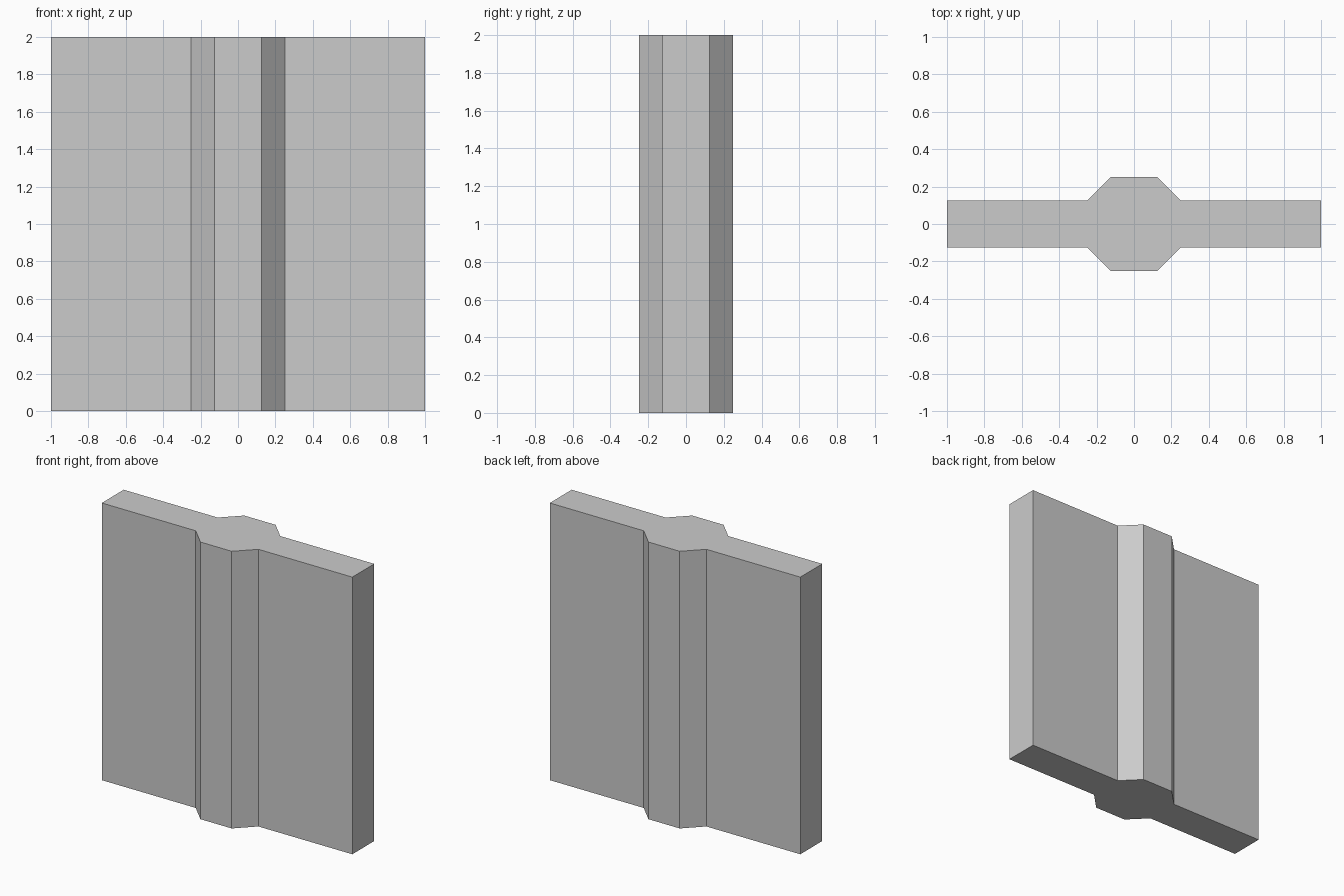
import bpy, bmesh

if "Cube" in bpy.data.objects:
    bpy.data.objects.remove(bpy.data.objects["Cube"])

HEIGHT = 2.0
T = 0.125   # half thickness of the wall
P = 0.25    # half width of the central pillar

# Quarter of the plan outline, mirrored into all four quadrants
quarter = [(1.0, T), (P, T), (T, P)]
back = quarter + [(-x, y) for x, y in reversed(quarter)]
outline = back + [(-x, -y) for x, y in back]

# Wall panel with chamfered central pillar, extruded upwards
bm = bmesh.new()
base = bm.faces.new([bm.verts.new((x, y, 0)) for x, y in outline])
top = bmesh.ops.extrude_face_region(bm, geom=[base], use_keep_orig=True)
bmesh.ops.translate(bm, vec=(0, 0, HEIGHT),
                    verts=[g for g in top["geom"] if isinstance(g, bmesh.types.BMVert)])
bmesh.ops.recalc_face_normals(bm, faces=bm.faces)

mesh = bpy.data.meshes.new("wall_with_pillar")
bm.to_mesh(mesh)
bm.free()
wall = bpy.data.objects.new("wall_with_pillar", mesh)
bpy.context.collection.objects.link(wall)
